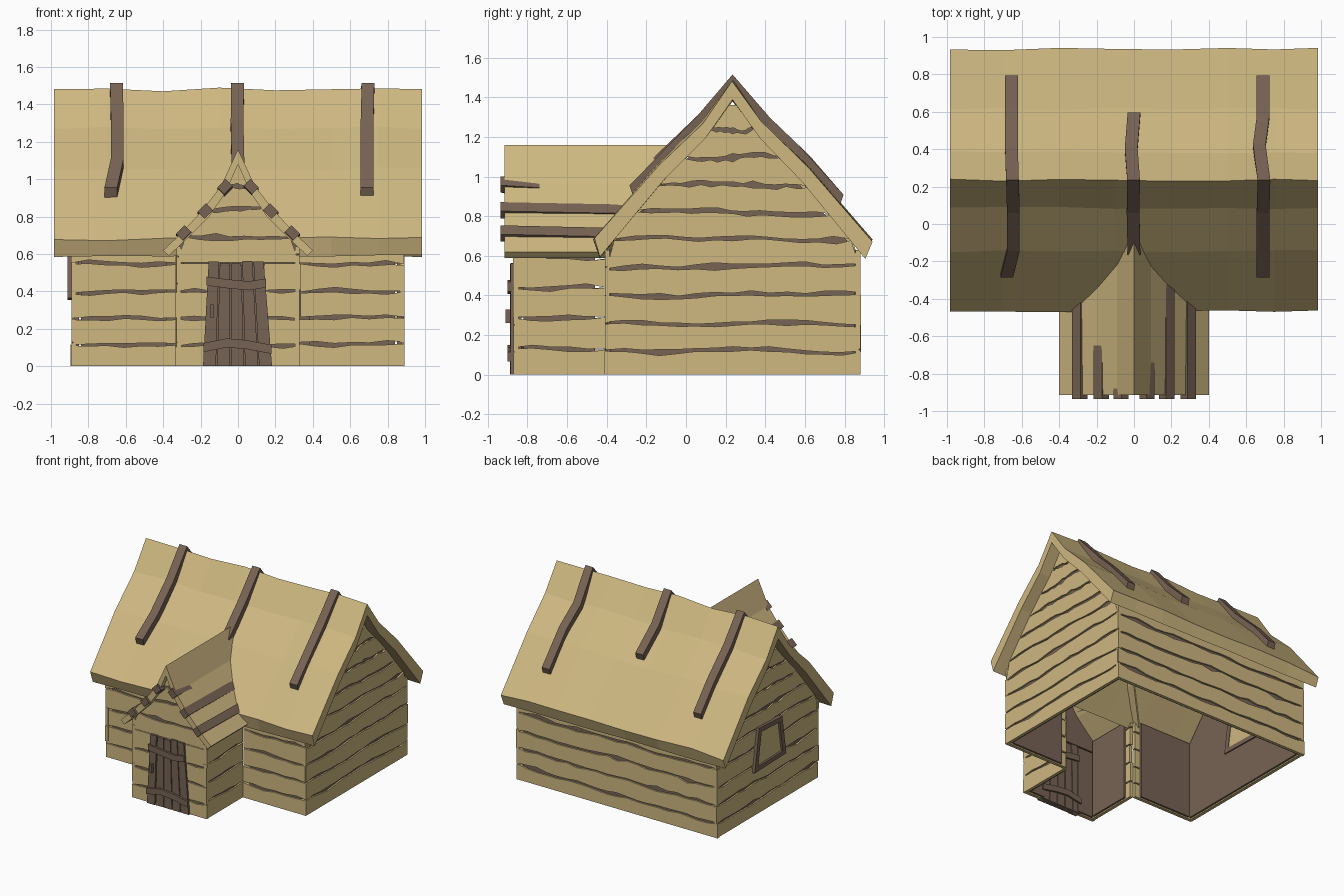
import bpy, bmesh, random
from mathutils import Vector

random.seed(7)
if "Cube" in bpy.data.objects:
    bpy.data.objects.remove(bpy.data.objects["Cube"])


def material(name, rgb):
    m = bpy.data.materials.new(name)
    m.use_nodes = True
    m.diffuse_color = (*rgb, 1)
    m.node_tree.nodes["Principled BSDF"].inputs["Base Color"].default_value = (*rgb, 1)
    return m


TAN = material("pale_straw_wood", (0.62, 0.48, 0.22))
BROWN = material("dark_brown_wood", (0.185, 0.125, 0.088))


def build(name, lofts, mat):
    """One object from several lofts; a loft is a list of equal closed rings."""
    bm = bmesh.new()
    for rings in lofts:
        vs = [[bm.verts.new(p) for p in ring] for ring in rings]
        k = len(vs[0])
        for a, b in zip(vs, vs[1:]):
            for i in range(k):
                j = (i + 1) % k
                bm.faces.new((a[i], a[j], b[j], b[i]))
        bm.faces.new(vs[0])
        bm.faces.new(vs[-1])
    bmesh.ops.recalc_face_normals(bm, faces=bm.faces)
    me = bpy.data.meshes.new(name)
    bm.to_mesh(me)
    bm.free()
    me.materials.append(mat)
    ob = bpy.data.objects.new(name, me)
    bpy.context.collection.objects.link(ob)
    return ob


def interp(pts, x):
    for (x0, z0), (x1, z1) in zip(pts, pts[1:]):
        if x <= x1:
            return z0 + (z1 - z0) * (x - x0) / (x1 - x0)
    return pts[-1][1]


def courses(place, lo, hi, levels, d0, d1, rough=0.0):
    """Horizontal boards between levels; place(u, z, d) maps to space."""
    n = max(2, round((hi(0) - lo(0)) / 0.09)) if rough else 1
    edges = []
    for i, z in enumerate(levels):
        inner = rough and 0 < i < len(levels) - 1
        row, drift = [], 0
        for s in range(n + 1):
            drift = drift * 0.7 + random.uniform(-0.009, 0.009) * rough
            gap = random.uniform(0.005, 0.012) * rough
            if random.random() < 0.12:
                gap *= 1.8
            if s in (0, n):
                gap *= 0.4
            row.append((z + drift - gap, z + drift + gap) if inner else (z, z))
        edges.append(row)
    out = []
    for below, above in zip(edges, edges[1:]):
        slip = [random.uniform(-0.008, 0.006) * rough for _ in range(2)]
        rings = []
        for s in range(n + 1):
            t = s / n
            ring = []
            for z, d in ((below[s][1], d1), (above[s][0], d1), (above[s][0], d0), (below[s][1], d0)):
                a, b = lo(z) - slip[0], hi(z) + slip[1]
                ring.append(place(a + (b - a) * t, z, d))
            rings.append(ring)
        out.append(rings)
    return out


def wall(name, place, lo, hi, levels, inset=0.05, back_levels=None):
    build(name + "_planks", courses(place, lo, hi, levels, -0.025, 0, 1), TAN)
    back = back_levels or [levels[0] + 0.01, levels[-1]]
    build(name + "_backing", courses(place, lambda z: lo(z) + inset, lambda z: hi(z) - inset,
                                     back, -0.04, -0.012), BROWN)


def const(v):
    return lambda z: v


# House walls
RIDGE, STEP = 0.235, 0.14
low = [0, 0.115, 0.255, 0.4, 0.55, 0.63]
gable = [0] + [0.12 + STEP * i for i in range(9)] + [1.36]


def half(z):
    return 0.645 if z < 0.63 else max(0.645 * (1.4 - z) / 0.77, 0.005)


for side, tag in ((1, "left"), (-1, "right")):
    wall(tag + "_gable", lambda u, z, d, s=side: (s * (0.89 + d), u, z),
         lambda z: RIDGE - half(z), lambda z: RIDGE + half(z), gable, 0.03, [0.01, 0.63, 1.3])
    wall(tag + "_front_wall", lambda u, z, d, s=side: (s * u, -0.41 - d, z),
         const(0.33), const(0.89), low)
    wall(tag + "_porch_wall", lambda u, z, d, s=side: (s * (0.33 + d), u, z),
         const(-0.87), const(-0.41), [0, 0.13, 0.29, 0.44, 0.59, 0.64])
wall("back_wall", lambda u, z, d: (u, 0.88 + d, z), const(-0.89), const(0.89), low)

# Porch front: two jambs beside the door and a gable above it
front = lambda u, z, d: (u, -0.87 - d, z)
for side, tag in ((1, "left"), (-1, "right")):
    wall(tag + "_door_jamb", lambda u, z, d, s=side: (s * u, -0.87 - d, z),
         const(0.14), const(0.33), [0, 0.115, 0.255, 0.4, 0.55], 0.02)


def porch_half(z):
    return 0.33 if z < 0.64 else interp([(0.64, 0.33), (0.78, 0.19), (0.92, 0.085), (1.1, 0.005)], z)


wall("porch_gable", front, lambda z: -porch_half(z), lambda z: porch_half(z),
     [0.555, 0.69, 0.83, 0.97, 1.08], 0.01, [0.56, 0.64, 0.78, 0.92, 1.06])

# Door: tapered boards with cross bars and a handle
N = 5
boards = []
for i in range(N):
    def edge(k, top, gap):
        a, b = (-0.16, 0.14) if top else (-0.19, 0.185)
        return a + (b - a) * k / N + gap
    top = 0.56 + random.uniform(-0.012, 0.005)
    boards.append([[(edge(i, t, 0.003), y, z), (edge(i + 1, t, -0.003), y, z)]
                   for t, z, y in ((0, 0.0, 0), (1, top, 0))])
door = []
for (b0, b1), (t0, t1) in boards:
    y = -0.884 - random.uniform(0, 0.006)
    door.append([[(p[0], q, p[2]) for p in (b0, b1, t1, t0)] for q in (y, -0.835)])
build("door_boards", door, BROWN)


def bar(xs, zs, h, y0, y1):
    return [[(x, y0, z - h), (x, y0, z + h), (x, y1, z + h), (x, y1, z - h)] for x, z in zip(xs, zs)]


bars = []
for y0, y1 in ((-0.9, -0.88), (-0.84, -0.82)):
    bars.append(bar((-0.185, -0.06, 0.05, 0.18), (0.1, 0.125, 0.115, 0.09), 0.024, y0, y1))
    bars.append(bar((-0.168, -0.05, 0.06, 0.15), (0.455, 0.44, 0.43, 0.445), 0.024, y0, y1))
build("door_bars", bars, BROWN)
build("door_backing", [bar((-0.17, 0.16), (0.27, 0.27), 0.27, -0.87, -0.845)], BROWN)
build("door_handle", [bar((-0.15, -0.13), (0.295, 0.295), 0.035, -0.91, -0.88)], BROWN)

# Window on the right gable wall
outer = [(0.43, 0.355), (0.03, 0.365), (0.08, 0.68), (0.375, 0.695)]
mid = Vector((0.23, 0.52))
inner = [mid + (Vector(p) - mid) * 0.78 for p in outer]
build("window_pane", [[[(x, y, z) for y, z in inner] for x in (-0.896, -0.844)]], TAN)
frame = []
for i in range(4):
    j = (i + 1) % 4
    quad = (outer[i], outer[j], inner[j], inner[i])
    frame.append([[(x, y, z) for y, z in quad] for x in (-0.912, -0.84)])
build("window_frame", frame, BROWN)

# Main roof: thick sagging thatch, slightly uneven along its length
slope = [(0, 1.48), (0.15, 1.275), (0.38, 1.055), (0.7, 0.68)]
under = [(0, 1.385), (0.14, 1.195), (0.35, 0.975), (0.67, 0.59)]


def both(pts):
    return [(-a, z) for a, z in reversed(pts)] + pts[1:]


def wobble(r):
    return random.uniform(-r, r)


rings = []
for x in (-0.985, -0.7, -0.4, -0.1, 0.2, 0.5, 0.75, 0.985):
    ring = []
    for a, z in both(slope):
        ring.append((x, RIDGE + a + wobble(0.007), z + wobble(0.011)))
    for a, z in reversed(both(under)):
        ring.append((x, RIDGE + a, z + wobble(0.006)))
    rings.append(ring)
build("main_roof", [rings], TAN)

# Porch roof
p_slope = [(0, 1.16), (0.09, 0.965), (0.19, 0.835), (0.3, 0.715), (0.4, 0.62)]
p_under = [(0, 1.08), (0.065, 0.93), (0.155, 0.8), (0.27, 0.685), (0.37, 0.59)]
rings = []
for y, end in ((-0.915, None), (-0.7, None), (-0.42, None), (-0.05, 0)):
    prof = both(p_slope) + list(reversed(both(p_under)))
    rings.append([(x, y if end is None else -0.05 - abs(x) * 0.9, z) for x, z in prof])
build("porch_roof", [rings], TAN)

# Straps laid over the main ridge
roof_line = [(RIDGE + a, z) for a, z in both(slope)]


def strap(points):
    out = []
    for y, x in points:
        z = interp(roof_line, y)
        lean = 0.025 if y > RIDGE + 0.01 else -0.025 if y < RIDGE - 0.01 else 0
        w = 0.034
        out.append([(x - w, y, z - 0.04), (x + w, y, z - 0.04),
                    (x + w, y + lean, z + 0.035), (x - w, y + lean, z + 0.035)])
    return out


build("ridge_straps", [
    strap([(-0.26, -0.68), (-0.12, -0.645), (0.085, -0.645), (RIDGE, -0.65), (0.385, -0.655), (0.6, -0.655), (0.77, -0.655)]),
    strap([(-0.14, 0), (0.085, -0.005), (RIDGE, -0.002), (0.385, -0.015), (0.57, 0)]),
    strap([(-0.26, 0.69), (0.085, 0.69), (RIDGE, 0.695), (0.4, 0.67), (0.55, 0.69), (0.77, 0.69)]),
], BROWN)

# Battens running along the porch roof, their ends poking out in front
battens = []
for side, ends in ((1, (-0.74, -0.3, -0.4)), (-1, (-0.88, -0.65, -0.4))):
    for (x, z), y1 in zip(((0.07, 0.96), (0.175, 0.83), (0.29, 0.713)), ends):
        c = Vector((x, z))
        along, out = Vector((0.7, -0.7)) * 0.032, Vector((0.7, 0.7)) * 0.026
        ring = [c + along + out, c - along + out, c - along - out, c + along - out]
        battens.append([[(side * p.x, y, p.y - drop) for p in ring]
                        for y, drop in ((-0.935, 0), (y1, 0.012))])
build("porch_battens", battens, BROWN)
